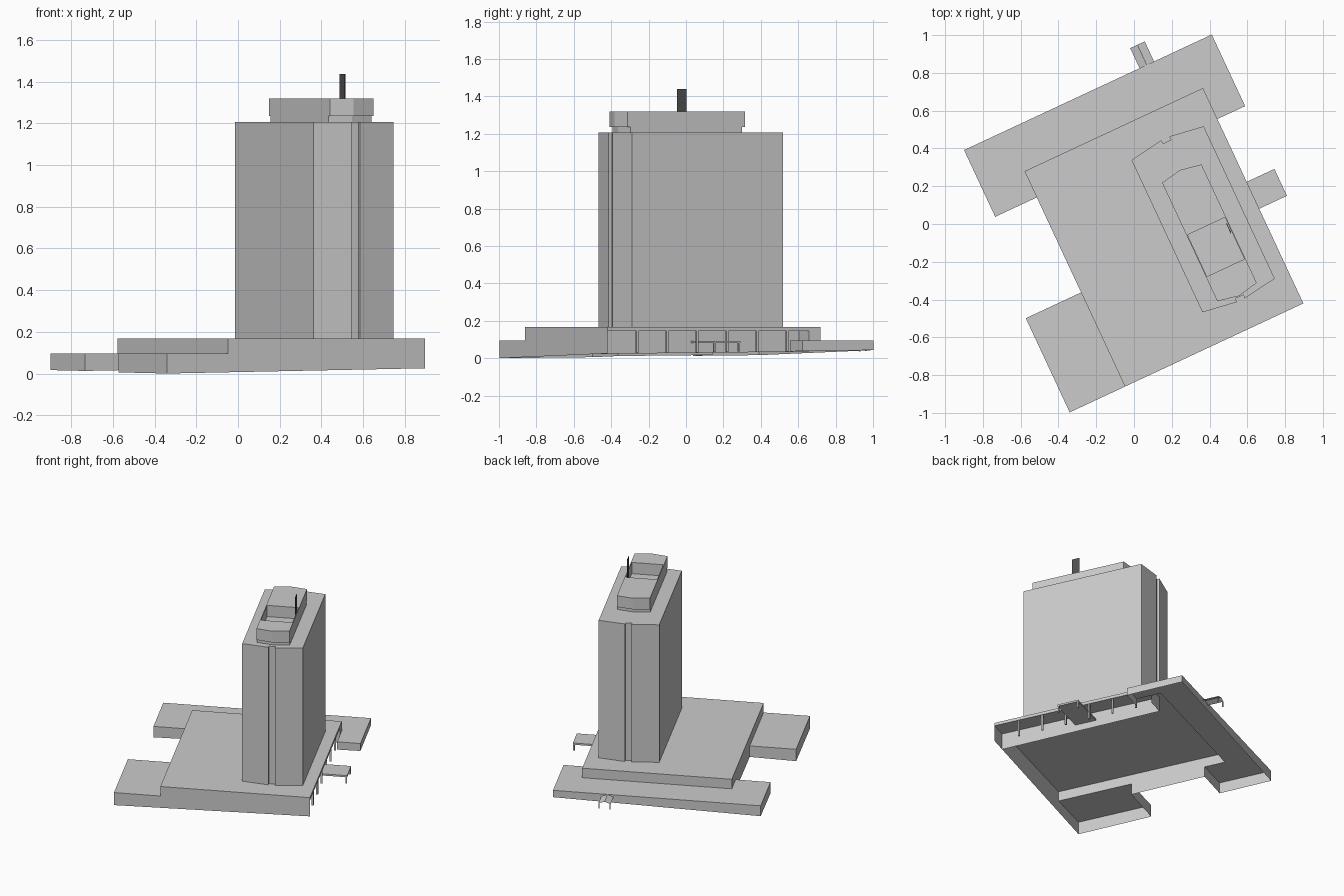
import bpy, bmesh, math

if "Cube" in bpy.data.objects:
    bpy.data.objects.remove(bpy.data.objects["Cube"])

TURN = math.radians(25)          # whole site is turned on the plan
U0, U1, V0, V1 = -0.407, 0.635, -0.76, 0.498   # podium plan
LOW, TOP, SOFFIT, REC = 0.095, 0.167, 0.145, 0.51


def ground(u, v):
    return 0.0185 * (u + 0.73) + 0.01 * (v + 0.76)


def finish(name, bm, color=None):
    bmesh.ops.remove_doubles(bm, verts=bm.verts, dist=1e-5)
    bmesh.ops.recalc_face_normals(bm, faces=bm.faces)
    me = bpy.data.meshes.new(name)
    bm.to_mesh(me)
    bm.free()
    ob = bpy.data.objects.new(name, me)
    ob.rotation_euler.z = TURN
    bpy.context.collection.objects.link(ob)
    if color:
        mat = bpy.data.materials.new(name + "_mat")
        mat.diffuse_color = color
        mat.use_nodes = True
        mat.node_tree.nodes["Principled BSDF"].inputs["Base Color"].default_value = mat.diffuse_color
        me.materials.append(mat)
    return ob


def face(bm, pts):
    bm.faces.new([bm.verts.new(p) for p in pts])


def wall(bm, path, top, bottom=None):
    """Vertical strip along a plan path, down to the sloping ground by default."""
    for a, b in zip(path, path[1:]):
        za, zb = (ground(*a), ground(*b)) if bottom is None else (bottom, bottom)
        face(bm, [(*a, za), (*b, zb), (*b, top), (*a, top)])


def flat(bm, pts, z):
    face(bm, [(*p, z) for p in pts])


def rect(a, b, c, d):
    return [(a, c), (b, c), (b, d), (a, d)]


def prism(bm, pts, z0, z1):
    wall(bm, pts + pts[:1], z1, z0)
    flat(bm, pts, z1)
    flat(bm, pts[::-1], z0)


def post(bm, u, v, top, r=0.006):
    prism(bm, rect(u - r, u + r, v - r, v + r), ground(u, v), top)


# Podium: open-bottomed shell with a recessed arcade on the right
bm = bmesh.new()
END = 0.43
flat(bm, rect(U0, U1, V0, V1), TOP)
wall(bm, [(U0, V0), (U1, V0)], TOP)
wall(bm, [(U0, V0), (U0, -0.21)], TOP, LOW)
wall(bm, [(U0, -0.21), (U0, 0.345)], TOP)
wall(bm, [(U0, 0.345), (U0, V1), (U1, V1), (U1, END)], TOP, LOW)
wall(bm, [(U1, V0), (U1, END)], TOP, SOFFIT)
wall(bm, [(REC, V0), (REC, END)], SOFFIT)
wall(bm, [(REC, END), (U1, END)], SOFFIT)
flat(bm, rect(REC, U1, V0, END), SOFFIT)
finish("podium", bm)

# Arcade posts
bm = bmesh.new()
for i in range(6):
    post(bm, U1 - 0.012, -0.58 + 0.177 * i, SOFFIT)
finish("arcade_posts", bm)

# Low front left wing
bm = bmesh.new()
flat(bm, rect(-0.73, U0, V0, -0.21), LOW)
wall(bm, [(U0, -0.21), (-0.73, -0.21), (-0.73, V0), (U0, V0)], LOW)
finish("left_wing", bm)

# Low back wing wrapping the rear of the podium
bm = bmesh.new()
L, R, B = -0.65, 0.797, 0.735
flat(bm, [(L, 0.345), (U0, 0.345), (U0, V1), (U1, V1), (U1, 0.317),
          (R, 0.317), (R, B), (L, B)], LOW)
wall(bm, [(U0, 0.345), (L, 0.345), (L, B), (R, B), (R, 0.317), (U1, 0.317)], LOW)
finish("back_wing", bm)


# Tower: shallow pointed ends, each with a central slot
def pointed(cu, half, v_lo, v_hi, rise, slot=0, depth=0.02):
    def end(v, s):
        tip = v + s * rise
        mid = [(cu, tip)] if not slot else [
            (cu + slot, tip), (cu + slot, tip - s * depth),
            (cu - slot, tip - s * depth), (cu - slot, tip)]
        pts = [(cu + half, v)] + mid + [(cu - half, v)]
        return pts if s > 0 else pts[::-1]
    return end(v_hi, 1) + end(v_lo, -1)


bm = bmesh.new()
prism(bm, pointed(0.342, 0.211, -0.577, 0.313, 0.028, 0.023), TOP, 1.208)
finish("tower", bm)

# Roof house: recessed base, two end blocks and parapets around a sunken deck
bm = bmesh.new()
prism(bm, pointed(0.342, 0.114, -0.54, 0.118, 0.02), 1.208, 1.235)
finish("roof_house_base", bm)
C, H, S0, S1 = 0.342, 0.115, -0.415, -0.172
for name, near, tip, cut in (("front_roof_block", -0.557, -0.58, S0),
                             ("back_roof_block", 0.135, 0.156, S1)):
    bm = bmesh.new()
    prism(bm, [(C - H, cut), (C - H, near), (C, tip), (C + H, near), (C + H, cut)],
          1.235, 1.32)
    finish(name, bm)
bm = bmesh.new()
for s in (-1, 1):
    a, b = sorted((C + s * H, C + s * (H - 0.006)))
    prism(bm, rect(a, b, S0, S1), 1.235, 1.32)
finish("roof_parapets", bm)

# Mast plate
bm = bmesh.new()
prism(bm, rect(0.443, 0.447, -0.261, -0.205), 1.235, 1.438)
finish("mast", bm, (0.08, 0.08, 0.08, 1))

# Flat entrance canopy on the right
bm = bmesh.new()
prism(bm, rect(REC, 0.797, -0.207, -0.05), 0.08, 0.093)
for v in (-0.201, -0.056):
    post(bm, 0.79, v, 0.08, 0.005)
finish("side_canopy", bm)

# Small gabled canopy at the back
bm = bmesh.new()
a, m, b, c, d = 0.375, 0.417, 0.46, B, 0.852
face(bm, [(a, c, 0.078), (m, c, 0.093), (m, d, 0.093), (a, d, 0.078)])
face(bm, [(m, c, 0.093), (b, c, 0.078), (b, d, 0.078), (m, d, 0.093)])
for u in (a + 0.004, b - 0.004):
    post(bm, u, d - 0.004, 0.078, 0.003)
finish("back_canopy", bm)
